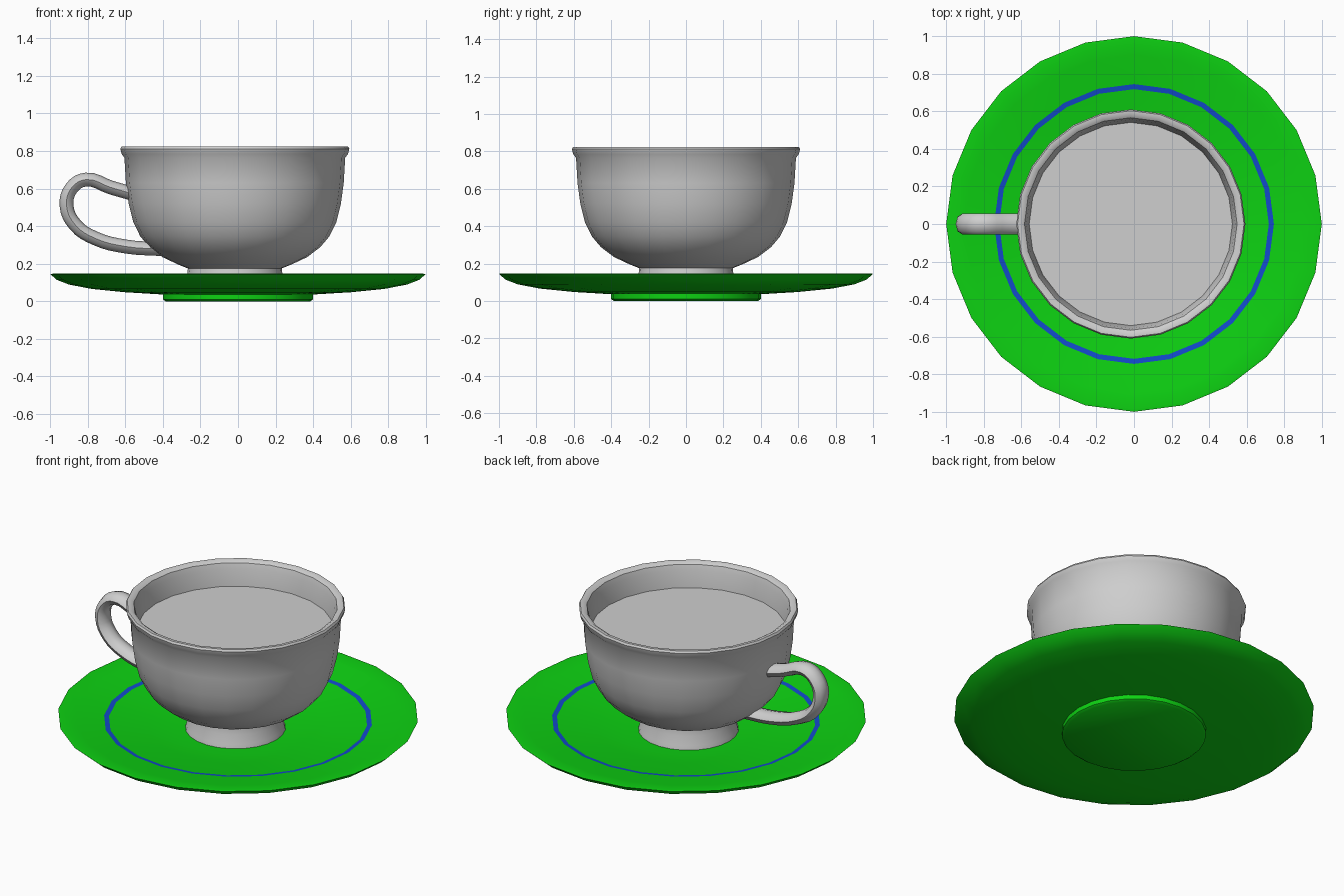
import bpy
import bmesh
import math
from mathutils import Matrix

if "Cube" in bpy.data.objects:
    bpy.data.objects.remove(bpy.data.objects["Cube"], do_unlink=True)

SIDES = 24
CUP_X = -0.017


def material(name, rgb):
    m = bpy.data.materials.new(name)
    m.use_nodes = True
    m.diffuse_color = (*rgb, 1)
    m.node_tree.nodes["Principled BSDF"].inputs["Base Color"].default_value = (*rgb, 1)
    return m


china = material("pale grey china", (0.62, 0.62, 0.62))
green = material("green glaze", (0.004, 0.64, 0.006))
blue = material("blue band", (0.006, 0.07, 0.6))


def add_object(name, mesh, mats, x=0, angle=40):
    for m in mats:
        mesh.materials.append(m)
    mesh.shade_smooth()
    mesh.set_sharp_from_angle(angle=math.radians(angle))
    obj = bpy.data.objects.new(name, mesh)
    obj.location.x = x
    bpy.context.collection.objects.link(obj)
    return obj


def lathe(name, profile, mats, x=0, band=None):
    """Spin a (radius, height) profile about z; band = radii of the second colour."""
    bm = bmesh.new()
    verts = [bm.verts.new((r, 0, z)) for r, z in profile]
    edges = [bm.edges.new(pair) for pair in zip(verts, verts[1:])]
    bmesh.ops.spin(bm, geom=verts + edges, cent=(0, 0, 0), axis=(0, 0, 1),
                   angle=math.tau, steps=SIDES, use_duplicate=False)
    bmesh.ops.remove_doubles(bm, verts=bm.verts, dist=0.0005)
    bmesh.ops.recalc_face_normals(bm, faces=bm.faces)
    if band:
        for f in bm.faces:
            radii = [v.co.xy.length for v in f.verts]
            if min(radii) > band[0] - 0.002 and max(radii) < band[1] + 0.002:
                f.material_index = 1
    mesh = bpy.data.meshes.new(name)
    bm.to_mesh(mesh)
    bm.free()
    return add_object(name, mesh, mats, x)


# Saucer with a low solid foot and an inlaid band
lathe("saucer", [
    (0, 0), (0.385, 0), (0.4, 0.01), (0.4, 0.036), (0.6, 0.048), (0.78, 0.066),
    (0.9, 0.089), (0.965, 0.114), (1, 0.145), (0.985, 0.147), (0.9, 0.136),
    (0.745, 0.117), (0.718, 0.113), (0.5, 0.084), (0.35, 0.067), (0, 0.065),
], [green, blue], band=(0.718, 0.745))

# Cup: flared foot, rounded bowl, rolled rim and inner wall
lathe("cup", [
    (0, 0.066), (0.278, 0.066), (0.272, 0.09), (0.254, 0.14), (0.25, 0.175),
    (0.3, 0.195), (0.385, 0.235), (0.455, 0.288), (0.503, 0.345), (0.54, 0.42),
    (0.565, 0.52), (0.58, 0.63), (0.588, 0.765), (0.603, 0.785), (0.61, 0.812),
    (0.603, 0.824), (0.585, 0.824), (0.566, 0.812), (0.556, 0.78), (0.541, 0.68),
    (0.525, 0.52), (0.465, 0.36), (0.34, 0.26), (0, 0.22),
], [china], CUP_X)

# Drink surface
bm = bmesh.new()
bmesh.ops.create_circle(bm, cap_ends=True, segments=SIDES, radius=0.541,
                        matrix=Matrix.Translation((0, 0, 0.68)) @ Matrix.Rotation(math.pi / 2, 4, "Z"))
drink_mesh = bpy.data.meshes.new("drink")
bm.to_mesh(drink_mesh)
bm.free()
add_object("drink", drink_mesh, [china], CUP_X)

# Handle: a round tube along a loop, widened sideways to an oval section
path = [(-0.57, 0.575), (-0.68, 0.607), (-0.81, 0.648), (-0.885, 0.605), (-0.913, 0.51),
        (-0.865, 0.405), (-0.76, 0.335), (-0.6, 0.292), (-0.41, 0.278)]
curve = bpy.data.curves.new("handle_path", "CURVE")
curve.dimensions = "3D"
curve.bevel_depth = 0.037
curve.bevel_resolution = 2
curve.resolution_u = 4
curve.use_fill_caps = True
spline = curve.splines.new("BEZIER")
spline.bezier_points.add(len(path) - 1)
for p, (x, z) in zip(spline.bezier_points, path):
    p.co = (x, 0, z)
    p.handle_left_type = p.handle_right_type = "AUTO"
path_obj = bpy.data.objects.new("handle_path", curve)
bpy.context.collection.objects.link(path_obj)
bpy.context.view_layer.update()
graph = bpy.context.evaluated_depsgraph_get()
handle_mesh = bpy.data.meshes.new_from_object(path_obj.evaluated_get(graph))
handle_mesh.transform(Matrix.Diagonal((1, 1.5, 1, 1)))
handle_mesh.materials.clear()
bpy.data.objects.remove(path_obj, do_unlink=True)
add_object("handle", handle_mesh, [china], angle=60)
